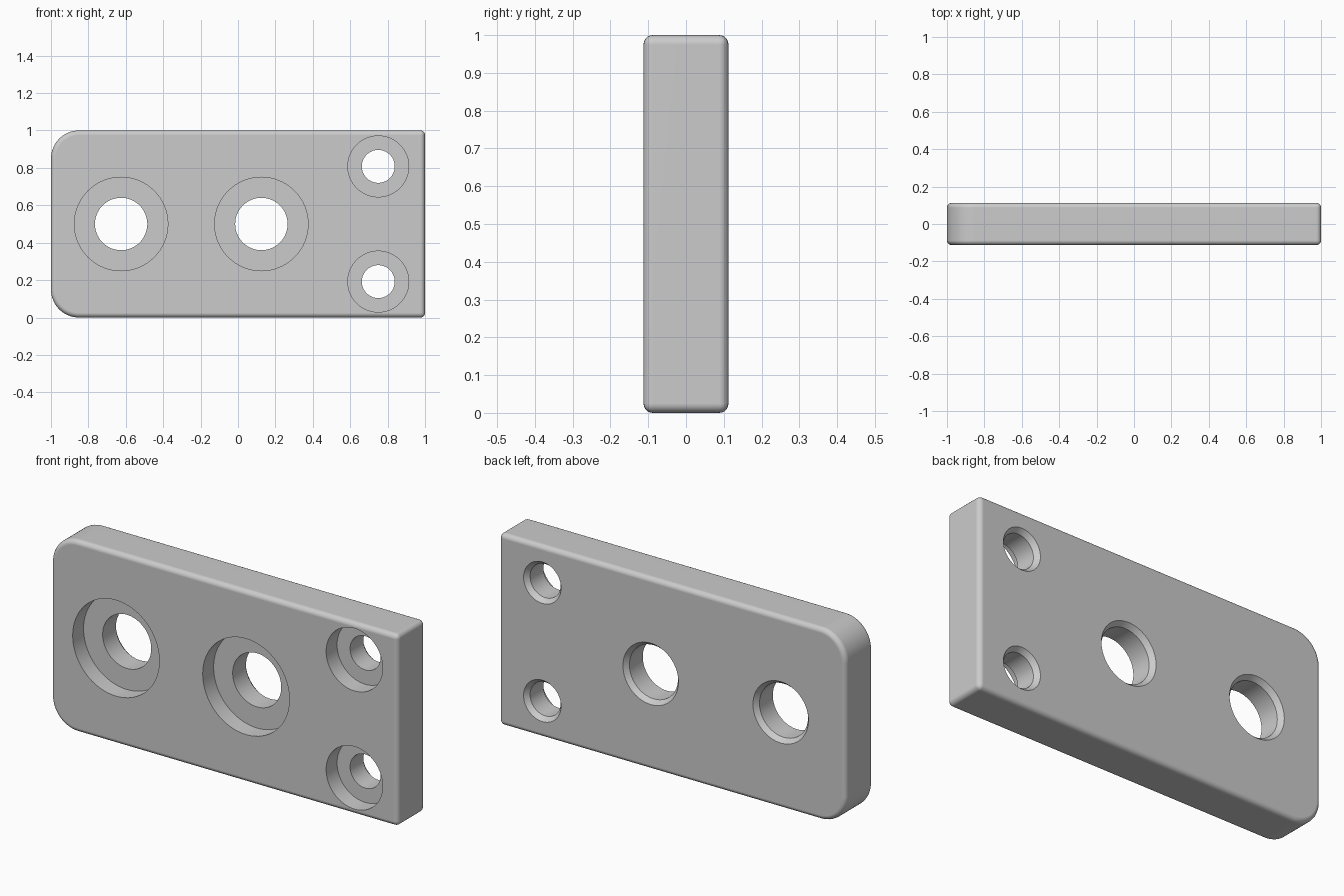
import bpy
import bmesh
from math import sin, cos, pi, radians

if "Cube" in bpy.data.objects:
    bpy.data.objects.remove(bpy.data.objects["Cube"], do_unlink=True)

HALF = 0.1125      # half thickness of the plate
CORNER = 0.15      # large corner radius on one end
FILLET = 0.025     # rounding of all outer edges
SEGMENTS = 64

grey = bpy.data.materials.new("plain grey")
grey.use_nodes = True
colour = (0.6, 0.6, 0.6, 1)
grey.diffuse_color = colour
grey.node_tree.nodes["Principled BSDF"].inputs["Base Color"].default_value = colour


def add_object(name, bm):
    bmesh.ops.recalc_face_normals(bm, faces=bm.faces)
    mesh = bpy.data.meshes.new(name)
    bm.to_mesh(mesh)
    bm.free()
    mesh.materials.append(grey)
    obj = bpy.data.objects.new(name, mesh)
    bpy.context.collection.objects.link(obj)
    return obj


def corner_arc(x, z, start, steps=16):
    return [(x + CORNER * cos(start + pi / 2 * i / steps),
             z + CORNER * sin(start + pi / 2 * i / steps)) for i in range(steps + 1)]


def make_plate():
    # Outline with two square and two round corners, extruded through the thickness
    outline = [(1, 0), (1, 1)]
    outline += corner_arc(CORNER - 1, 1 - CORNER, pi / 2)
    outline += corner_arc(CORNER - 1, CORNER, pi)
    bm = bmesh.new()
    face = bm.faces.new([bm.verts.new((x, -HALF, z)) for x, z in outline])
    extruded = bmesh.ops.extrude_face_region(bm, geom=[face])["geom"]
    moved = [v for v in extruded if isinstance(v, bmesh.types.BMVert)]
    bmesh.ops.translate(bm, verts=moved, vec=(0, 2 * HALF, 0))
    return add_object("mounting_plate", bm)


def make_cutter(x, z, bore, hole):
    # Turned shape: counterbore in front, through hole, chamfer at the back
    floor = 0.09 - HALF
    profile = [(-0.2, bore), (floor, bore), (floor, hole),
               (HALF - 0.025, hole), (HALF, hole + 0.02), (HALF + 0.025, hole + 0.04)]
    bm = bmesh.new()
    rings = []
    for y, r in profile:
        rings.append([bm.verts.new((x + r * cos(2 * pi * i / SEGMENTS), y,
                                    z + r * sin(2 * pi * i / SEGMENTS)))
                      for i in range(SEGMENTS)])
    for a, b in zip(rings, rings[1:]):
        for i in range(SEGMENTS):
            j = (i + 1) % SEGMENTS
            bm.faces.new((a[i], a[j], b[j], b[i]))
    bm.faces.new(rings[0])
    bm.faces.new(rings[-1])
    cutter = add_object("hole_cutter", bm)
    cutter.hide_render = True
    return cutter


plate = make_plate()
bpy.ops.object.select_all(action="DESELECT")
bpy.context.view_layer.objects.active = plate
plate.select_set(True)

# Rounded outer edges
bevel = plate.modifiers.new("edge_rounding", "BEVEL")
bevel.width = FILLET
bevel.segments = 5
bevel.limit_method = "ANGLE"
bevel.angle_limit = radians(40)
bpy.ops.object.modifier_apply(modifier=bevel.name)

# Two large and two small counterbored holes
holes = [(x, 0.5, 0.25, 0.14) for x in (-0.625, 0.125)]
holes += [(0.75, 0.5 + s * 0.308, 0.163, 0.088) for s in (-1, 1)]
for hole in holes:
    cutter = make_cutter(*hole)
    cut = plate.modifiers.new("hole", "BOOLEAN")
    cut.operation = "DIFFERENCE"
    cut.solver = "EXACT"
    cut.object = cutter
    bpy.ops.object.modifier_apply(modifier=cut.name)
    bpy.data.objects.remove(cutter, do_unlink=True)

# Smooth curves with crisp hole rims and flat main faces
bpy.ops.object.shade_smooth_by_angle(angle=radians(30))
normals = plate.modifiers.new("flat_face_normals", "WEIGHTED_NORMAL")
normals.keep_sharp = True
